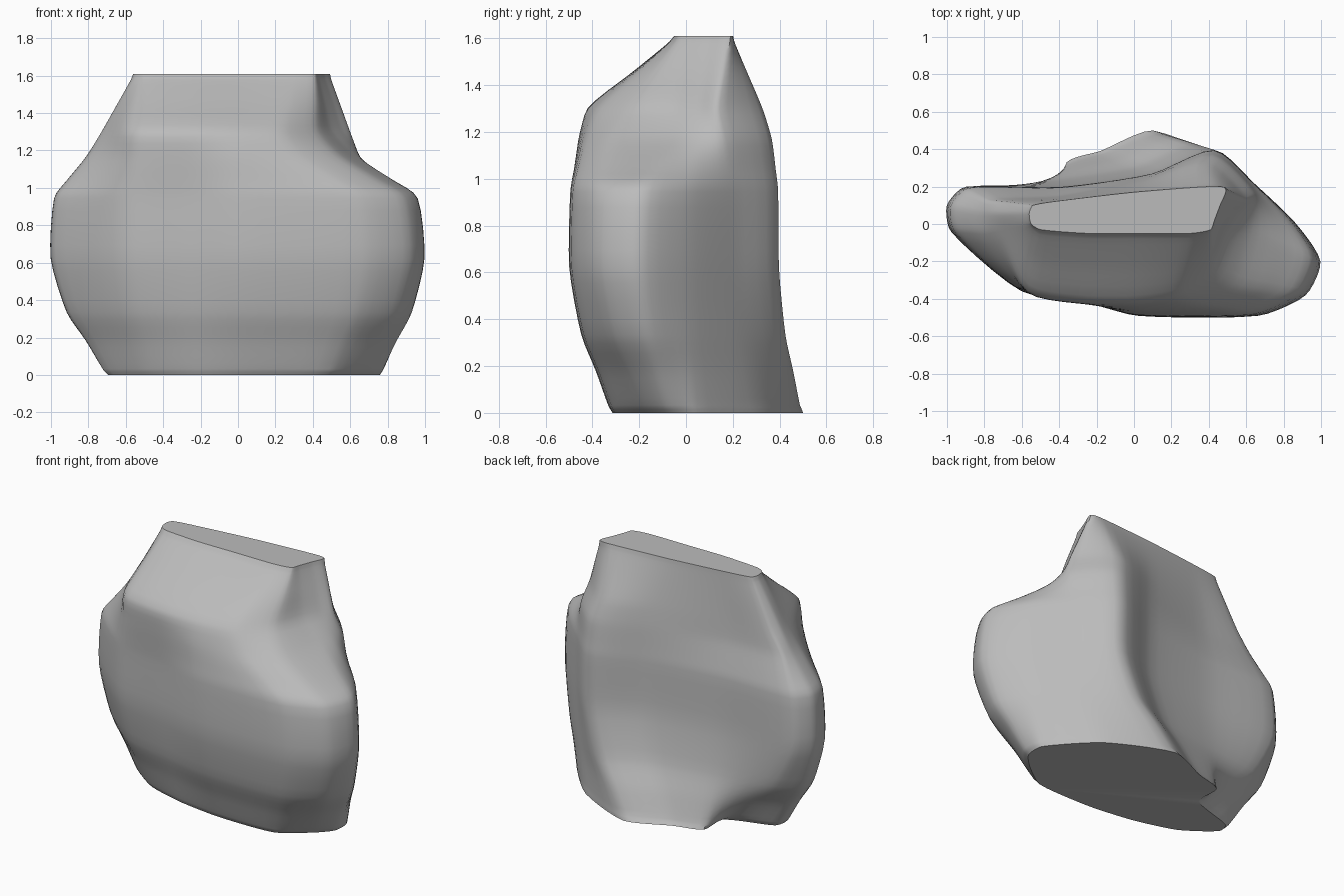
import bpy
import bmesh
from mathutils import Vector

cube = bpy.data.objects.get("Cube")
if cube:
    bpy.data.objects.remove(cube, do_unlink=True)

# Outlines of the rock seen from above, counter-clockwise from the right front corner
BASE = [(.66, -.17), (.75, -.07), (.75, .05), (.5, .32), (.1, .5), (-.18, .39), (-.36, .33),
        (-.37, .15), (-.67, .04), (-.69, -.04), (-.49, -.19), (-.22, -.27), (.08, -.31), (.47, -.3)]
BELLY = [(.92, -.38), (1, -.2), (.86, .01), (.64, .22), (.43, .4), (.1, .27), (-.4, .2),
         (-.9, .2), (-1, .1), (-.98, -.04), (-.6, -.36), (-.25, -.42), (.02, -.49), (.67, -.49)]
SHOULDER = [(.54, -.32), (.63, -.05), (.65, .06), (.64, .17), (.42, .37), (.08, .25), (-.4, .15),
            (-.78, .13), (-.81, .06), (-.79, -.05), (-.57, -.37), (-.25, -.43), (0, -.46), (.32, -.43)]
BROW = [(.42, -.24), (.5, -.05), (.56, .06), (.6, .14), (.39, .33), (.06, .23), (-.4, .14),
        (-.69, .12), (-.73, .06), (-.71, -.03), (-.57, -.36), (-.25, -.42), (0, -.42), (.24, -.38)]
CROWN = [(.41, -.03), (.43, .02), (.46, .1), (.49, .19), (.4, .2), (0, .17), (-.35, .13),
         (-.54, .1), (-.56, .06), (-.55, 0), (-.5, -.03), (-.25, -.05), (0, -.05), (.3, -.05)]
OUTLINES = [BASE, BELLY, SHOULDER, BROW, CROWN]

# Height of each layer and its place in the sequence of outlines
LAYERS = [(0, 0), (.03, .1), (.18, .39), (.33, .72), (.62, 1), (.95, 1.1),
          (1.04, 1.45), (1.17, 2), (1.3, 3), (1.45, 3.5), (1.58, 3.93), (1.61, 4)]
RING_STEPS = 5
LAYER_STEPS = 4
TENSION = .62


def layer(height, place):
    """Blend the two neighbouring outlines at one height."""
    low = min(int(place), len(OUTLINES) - 2)
    return [Vector((*Vector(a).lerp(Vector(b), place - low), height))
            for a, b in zip(OUTLINES[low], OUTLINES[low + 1])]


def spline(points, steps, closed):
    """Rounded path that passes through every point."""
    count = len(points)
    pick = (lambda i: points[i % count]) if closed else (lambda i: points[max(0, min(i, count - 1))])
    path = []
    for i in range(count if closed else count - 1):
        p, q = pick(i), pick(i + 1)
        reach = (q - p).length * TENSION
        leave = (q - pick(i - 1)).normalized() * reach
        arrive = (pick(i + 2) - p).normalized() * reach
        for s in range(steps):
            t = s / steps
            path.append(p * (2 * t**3 - 3 * t**2 + 1) + q * (3 * t**2 - 2 * t**3)
                        + leave * (t**3 - 2 * t**2 + t) + arrive * (t**3 - t**2))
    if not closed:
        path.append(points[-1].copy())
    return path


# Rock body: rounded rings skinned from the ground to the flat crown
rings = [spline(layer(*entry), RING_STEPS, True) for entry in LAYERS]
columns = [spline(list(column), LAYER_STEPS, False) for column in zip(*rings)]
bm = bmesh.new()
grid = [[bm.verts.new(point) for point in column] for column in columns]
for left, right in zip(grid, grid[1:] + grid[:1]):
    for i in range(len(left) - 1):
        bm.faces.new((left[i], right[i], right[i + 1], left[i + 1]))

# Flat underside and crown
bm.faces.new([column[0] for column in reversed(grid)])
bm.faces.new([column[-1] for column in grid])

# Soften the layers of the weathered sides, leaving the ground and crown edges in place
sides = [vert for column in grid for vert in column[LAYER_STEPS:-LAYER_STEPS]]
bmesh.ops.smooth_vert(bm, verts=sides, factor=.5, use_axis_x=True, use_axis_y=True, use_axis_z=True)
bmesh.ops.recalc_face_normals(bm, faces=bm.faces)
mesh = bpy.data.meshes.new("rock")
bm.to_mesh(mesh)
bm.free()
rock = bpy.data.objects.new("rock", mesh)
bpy.context.collection.objects.link(rock)

# Plain grey stone
stone = bpy.data.materials.new("grey_stone")
stone.use_nodes = True
colour = (.5, .5, .5, 1)
stone.diffuse_color = colour
stone.node_tree.nodes["Principled BSDF"].inputs["Base Color"].default_value = colour
mesh.materials.append(stone)

bpy.ops.object.select_all(action="DESELECT")
rock.select_set(True)
bpy.context.view_layer.objects.active = rock
bpy.ops.object.shade_smooth_by_angle(angle=.7)
